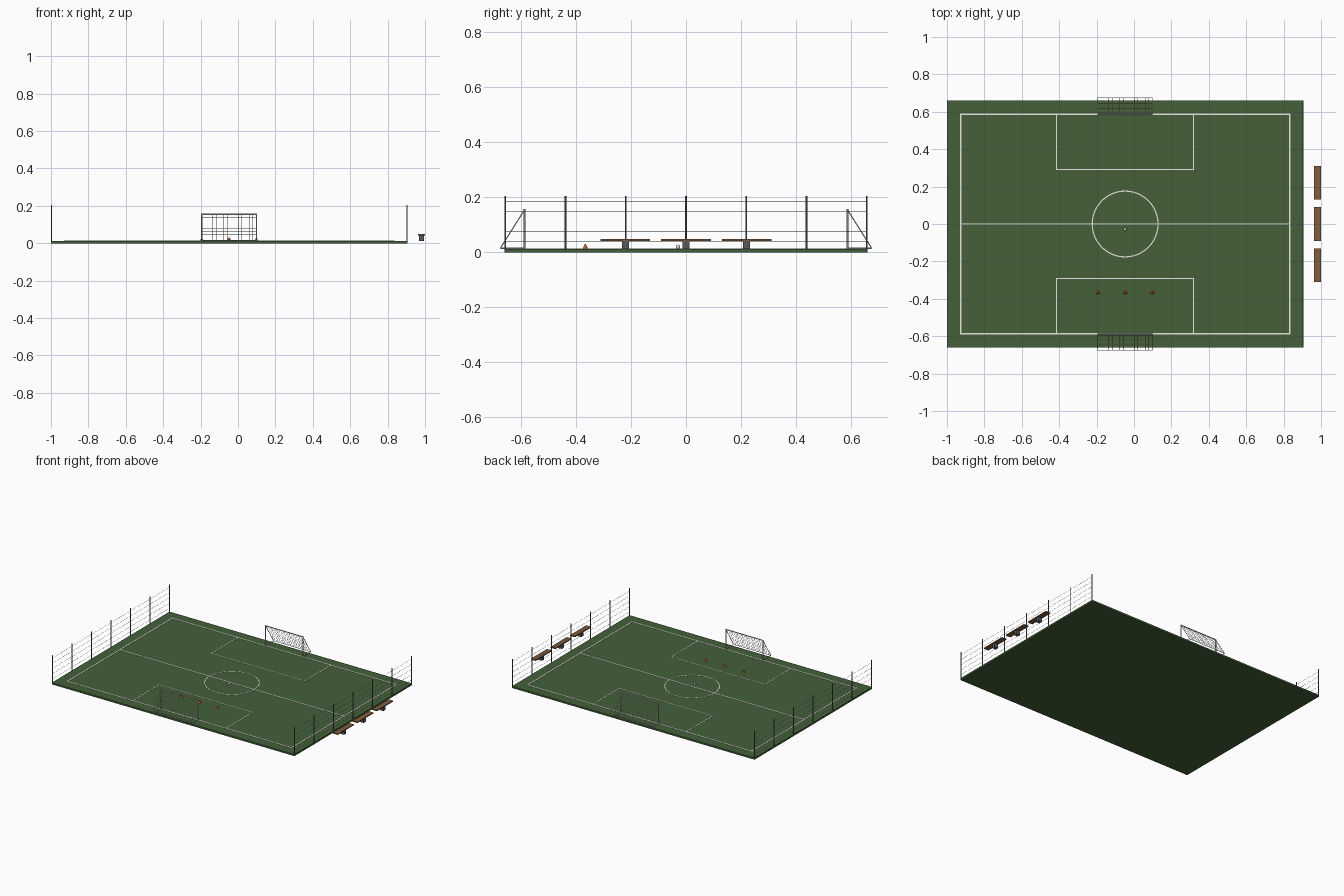
import bpy, bmesh, math
from mathutils import Vector, Matrix

if "Cube" in bpy.data.objects:
    bpy.data.objects.remove(bpy.data.objects["Cube"])

CX = -0.0475      # pitch centre line in x
TOP = 0.012       # grass level


def mat(name, col):
    m = bpy.data.materials.new(name)
    m.diffuse_color = (*col, 1)
    m.use_nodes = True
    m.node_tree.nodes["Principled BSDF"].inputs["Base Color"].default_value = m.diffuse_color
    return m


GRASS = mat("grass green", (0.058, 0.118, 0.041))
WHITE = mat("line white", (0.8, 0.8, 0.76))
FRAME = mat("goal white", (0.75, 0.75, 0.75))
NET = mat("net grey", (0.5, 0.5, 0.5))
STEEL = mat("fence steel", (0.16, 0.17, 0.18))
WOOD = mat("bench wood", (0.22, 0.11, 0.05))
LEG = mat("bench leg grey", (0.1, 0.1, 0.11))
CONE = mat("cone orange", (0.6, 0.12, 0.02))


def finish(bm, name, material):
    me = bpy.data.meshes.new(name)
    bm.to_mesh(me)
    bm.free()
    me.materials.append(material)
    ob = bpy.data.objects.new(name, me)
    bpy.context.collection.objects.link(ob)
    return ob


def box(bm, x0, x1, y0, y1, z0, z1):
    m = Matrix.Translation(((x0 + x1) / 2, (y0 + y1) / 2, (z0 + z1) / 2))
    bmesh.ops.create_cube(bm, size=1, matrix=m @ Matrix.Diagonal((x1 - x0, y1 - y0, z1 - z0, 1)))


def rod(bm, a, b, r, n=6):
    a, b = Vector(a), Vector(b)
    d = b - a
    m = Matrix.Translation((a + b) / 2) @ d.to_track_quat('Z', 'Y').to_matrix().to_4x4()
    bmesh.ops.create_cone(bm, cap_ends=True, segments=n, radius1=r, radius2=r, depth=d.length, matrix=m)


# grass slab
bm = bmesh.new()
box(bm, -1, 0.905, -0.66, 0.66, 0, TOP)
finish(bm, "pitch", GRASS)

# painted lines: thin plates
bm = bmesh.new()
W, H = 0.004, TOP + 0.0015


def line(x0, y0, x1, y1, w=W):
    box(bm, x0 - w, x1 + w, y0 - w, y1 + w, TOP - 0.001, H)


L, R, E = CX - 0.88, CX + 0.88, 0.587
line(L, 0, R, 0)
for x in (L, R):
    line(x, -E, x, E)
for s in (-1, 1):
    line(L, s * E, R, s * E)
    line(CX - 0.366, s * 0.292, CX + 0.366, s * 0.292, 0.003)
    for x in (CX - 0.366, CX + 0.366):
        line(x, min(s * 0.292, s * E), x, max(s * 0.292, s * E), 0.003)
finish(bm, "field_lines", WHITE)

# centre circle ring
bm = bmesh.new()
N = 48
rings = [[bm.verts.new((CX + r * math.cos(2 * math.pi * i / N), r * math.sin(2 * math.pi * i / N), z))
          for i in range(N)] for r, z in ((0.173, TOP), (0.173, H), (0.179, H), (0.179, TOP))]
for a, b in zip(rings, rings[1:]):
    for i in range(N):
        j = (i + 1) % N
        bm.faces.new((a[i], a[j], b[j], b[i]))
bmesh.ops.recalc_face_normals(bm, faces=bm.faces)
finish(bm, "centre_circle", WHITE)

# goals with sloping nets
GX, GY, GB, GZ, BZ = 0.146, 0.587, 0.675, 0.155, 0.015
for s, tag in ((-1, "front"), (1, "back")):
    bm = bmesh.new()
    for x in (CX - GX, CX + GX):
        rod(bm, (x, s * GY, TOP), (x, s * GY, GZ + 0.003), 0.0035, 8)
        rod(bm, (x, s * GY, GZ), (x, s * GB, BZ), 0.002)
        rod(bm, (x, s * GY, BZ), (x, s * GB, BZ), 0.002)
    rod(bm, (CX - GX, s * GY, GZ), (CX + GX, s * GY, GZ), 0.0035, 8)
    rod(bm, (CX - GX, s * GB, BZ), (CX + GX, s * GB, BZ), 0.002)
    finish(bm, tag + "_goal_frame", FRAME)
    bm = bmesh.new()
    for i in range(1, 15):
        x = CX - GX + 2 * GX * i / 15
        rod(bm, (x, s * GY, GZ), (x, s * GB, BZ), 0.0007, 4)
    for i in range(1, 9):
        t = i / 9
        y, z = s * (GY + (GB - GY) * t), GZ + (BZ - GZ) * t
        rod(bm, (CX - GX, y, z), (CX + GX, y, z), 0.0007, 4)
    finish(bm, tag + "_goal_net", NET)

# side fences: posts and wires
for x, tag in ((-0.998, "left"), (0.903, "right")):
    bm = bmesh.new()
    for i in range(7):
        y = -0.657 + 1.314 * i / 6
        rod(bm, (x, y, 0), (x, y, 0.205), 0.003, 8)
    finish(bm, tag + "_fence_posts", STEEL)
    bm = bmesh.new()
    for i in range(5):
        z = 0.038 + 0.037 * i
        rod(bm, (x, -0.657, z), (x, 0.657, z), 0.0008, 4)
    finish(bm, tag + "_fence_wires", STEEL)

# benches
for i, y in enumerate((-0.22, 0, 0.22)):
    bm = bmesh.new()
    box(bm, 0.963, 1.0, y - 0.09, y + 0.09, 0.042, 0.049)
    finish(bm, f"bench_seat_{i + 1}", WOOD)
    bm = bmesh.new()
    box(bm, 0.968, 0.995, y - 0.012, y + 0.012, TOP, 0.042)
    finish(bm, f"bench_leg_{i + 1}", LEG)

# training cones
for i, x in enumerate((CX - 0.146, CX, CX + 0.146)):
    bm = bmesh.new()
    bmesh.ops.create_cone(bm, cap_ends=True, segments=12, radius1=0.01, radius2=0.002, depth=0.018,
                          matrix=Matrix.Translation((x, -0.366, TOP + 0.009)))
    finish(bm, f"cone_{i + 1}", CONE)

# ball
bm = bmesh.new()
bmesh.ops.create_uvsphere(bm, u_segments=16, v_segments=10, radius=0.008,
                          matrix=Matrix.Translation((CX, -0.029, TOP + 0.008)))
for f in bm.faces:
    f.smooth = True
finish(bm, "ball", WHITE)
